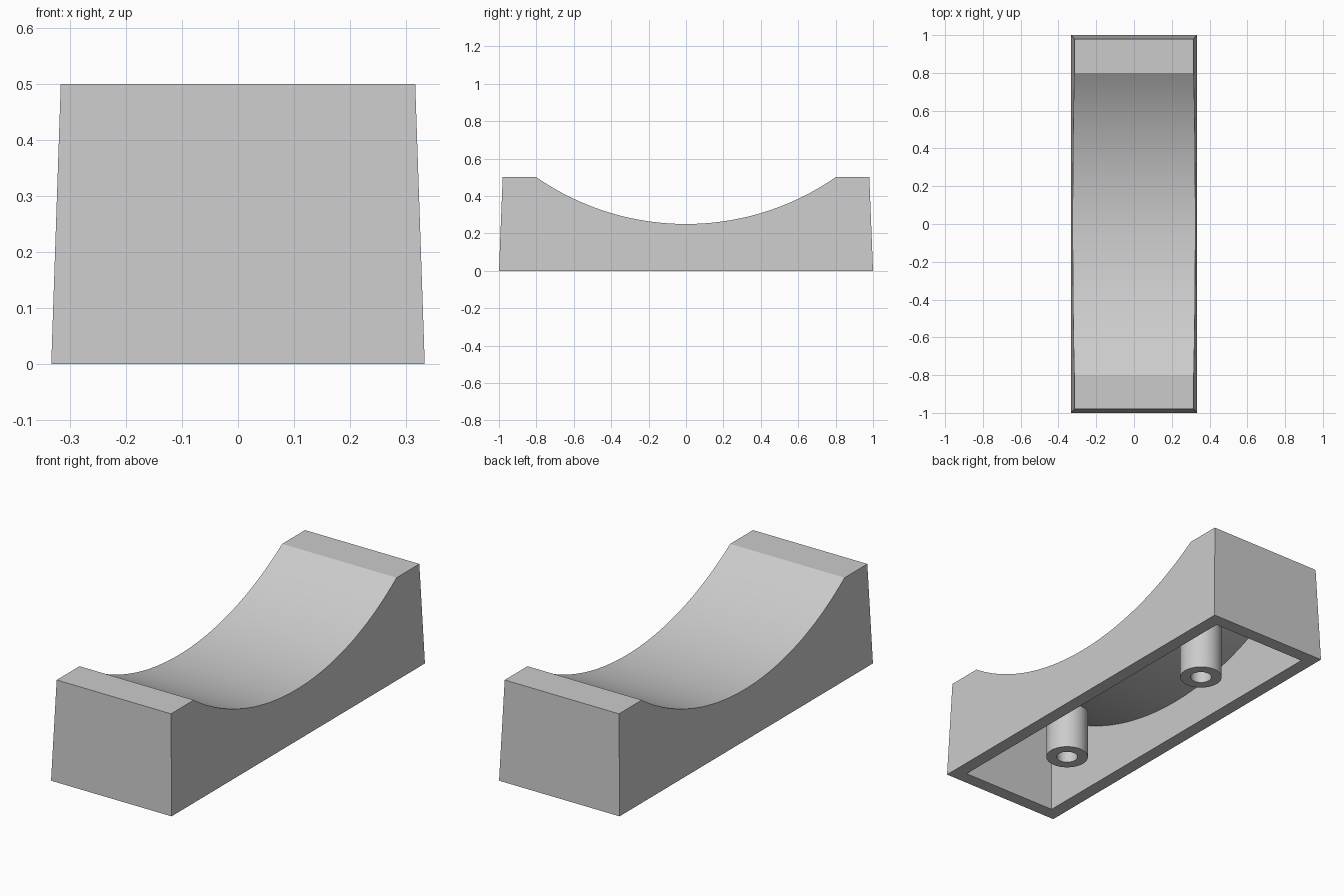
import bpy, bmesh
from math import sqrt, cos, sin, tau

cube = bpy.data.objects.get("Cube")
if cube:
    bpy.data.objects.remove(cube)

GREY = (0.6, 0.6, 0.6, 1)
WALL = 0.067
RADIUS, CENTRE_Z = 1.405, 1.655   # circle of the scooped top
ARC_STEPS = 48

grey = bpy.data.materials.new("light grey plastic")
grey.use_nodes = True
grey.diffuse_color = GREY
grey.node_tree.nodes["Principled BSDF"].inputs["Base Color"].default_value = GREY


def arc_z(y, offset=0.0):
    """Height of the scoop, offset outward from the circle."""
    return CENTRE_Z - sqrt((RADIUS + offset) ** 2 - y * y)


def finish(bm, name):
    bmesh.ops.recalc_face_normals(bm, faces=bm.faces)
    mesh = bpy.data.meshes.new(name)
    bm.to_mesh(mesh)
    bm.free()
    mesh.materials.append(grey)
    obj = bpy.data.objects.new(name, mesh)
    bpy.context.collection.objects.link(obj)
    bpy.ops.object.select_all(action="DESELECT")
    obj.select_set(True)
    bpy.context.view_layer.objects.active = obj
    bpy.ops.object.shade_smooth_by_angle(angle=0.5)


def skin(bm, inset):
    """Drafted open-bottom box with a scooped top; returns its bottom corners."""
    top = 0.5 - inset
    half_x, half_y = 0.333 - inset, 1 - inset
    lip = sqrt((RADIUS + inset) ** 2 - (CENTRE_Z - top) ** 2)
    end = half_y - 0.04 * top
    ys = [lip * (2 * i / ARC_STEPS - 1) for i in range(ARC_STEPS + 1)]
    profile = [(-half_y, 0), (-end, top)]
    profile += [(y, arc_z(y, inset)) for y in ys]
    profile += [(end, top), (half_y, 0)]
    sides = [[bm.verts.new((s * (half_x - 0.034 * z), y, z)) for y, z in profile]
             for s in (-1, 1)]
    a, b = sides
    for i in range(len(profile) - 1):
        bm.faces.new((a[i], a[i + 1], b[i + 1], b[i]))
    for side in sides:
        bm.faces.new(side)
    return a[0], a[-1], b[-1], b[0]


# Hollow body: outer skin, inner skin and the rim joining them
bm = bmesh.new()
outer, inner = skin(bm, 0), skin(bm, WALL)
for i in range(4):
    j = (i + 1) % 4
    bm.faces.new((outer[i], outer[j], inner[j], inner[i]))
finish(bm, "scooped_body")


# Hollow posts hanging from the ceiling, their tops following its curve
def post(name, y0, sides=32):
    bm = bmesh.new()
    rings = []
    for r, top in ((0.1, False), (0.1, True), (0.05, True), (0.05, False)):
        ring = []
        for k in range(sides):
            x, y = r * cos(tau * k / sides), y0 + r * sin(tau * k / sides)
            ring.append(bm.verts.new((x, y, arc_z(y, WALL) + 0.01 if top else 0)))
        rings.append(ring)
    for n in range(4):
        p, q = rings[n], rings[(n + 1) % 4]
        for k in range(sides):
            m = (k + 1) % sides
            bm.faces.new((p[k], p[m], q[m], q[k]))
    finish(bm, name)


post("front_post", -0.5)
post("back_post", 0.5)
